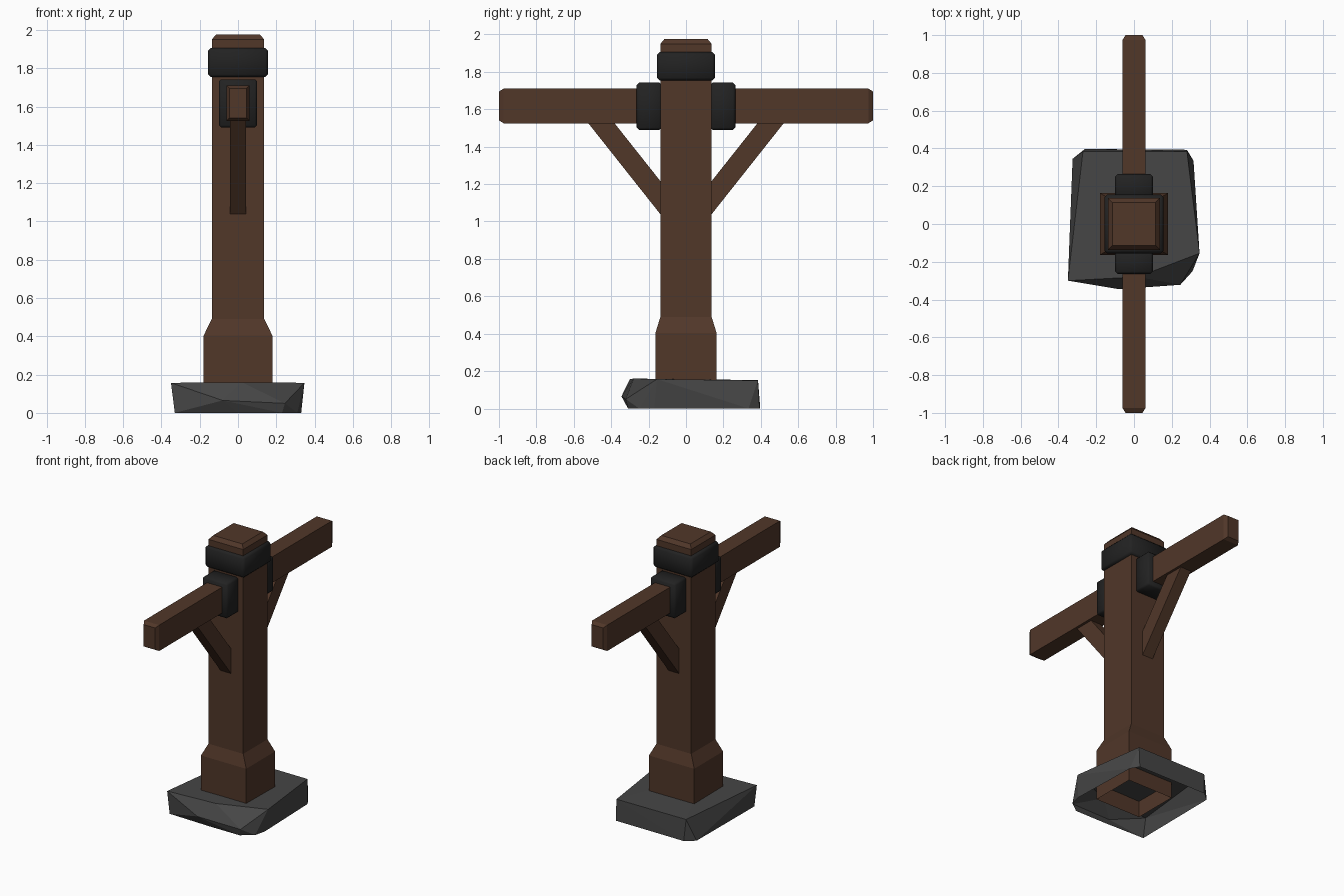
import bpy, bmesh

if "Cube" in bpy.data.objects:
    bpy.data.objects.remove(bpy.data.objects["Cube"])

def material(name, rgb):
    m = bpy.data.materials.new(name)
    m.diffuse_color = (*rgb, 1)
    m.use_nodes = True
    m.node_tree.nodes["Principled BSDF"].inputs["Base Color"].default_value = m.diffuse_color
    return m

wood = material("dark_wood", (0.082, 0.038, 0.022))
stone = material("grey_stone", (0.06, 0.06, 0.06))
iron = material("black_iron", (0.016, 0.016, 0.016))

def finish(bm, name, mat):
    bmesh.ops.recalc_face_normals(bm, faces=bm.faces[:])
    me = bpy.data.meshes.new(name)
    bm.to_mesh(me)
    bm.free()
    me.materials.append(mat)
    ob = bpy.data.objects.new(name, me)
    bpy.context.collection.objects.link(ob)
    return ob

def loft(name, rings, mat, cap_start=True):
    bm = bmesh.new()
    loops = [[bm.verts.new(p) for p in r] for r in rings]
    n = len(loops[0])
    for a, b in zip(loops, loops[1:]):
        for i in range(n):
            j = (i + 1) % n
            bm.faces.new((a[i], a[j], b[j], b[i]))
    bm.faces.new(loops[-1])
    if cap_start:
        bm.faces.new(loops[0])
    return finish(bm, name, mat)

def iron_box(name, lo, hi, bevel):
    bm = bmesh.new()
    bmesh.ops.create_cube(bm, size=1)
    for v in bm.verts:
        for k in range(3):
            v.co[k] = lo[k] if v.co[k] < 0 else hi[k]
    bmesh.ops.bevel(bm, geom=bm.edges[:], offset=bevel, segments=1,
                    affect='EDGES', profile=0.5)
    for f in bm.faces:
        f.smooth = True
    return finish(bm, name, iron)

# Rough stone base, an open-bottomed shell
top = [(-.35, -.30, .157), (.02, -.28, .16), (.347, -.155, .157),
       (.28, .385, .15), (-.27, .385, .152)]
middle = [(-.08, -.345, .065), (.245, -.322, .05)]
bottom = [(-.33, -.30, 0), (.0, -.31, 0), (.23, -.31, 0), (.31, -.25, 0), (.33, -.17, 0),
          (.315, .335, 0), (.28, .393, 0), (-.26, .397, 0), (-.325, .345, 0)]
bm = bmesh.new()
for p in top + middle + bottom:
    bm.verts.new(p)
bmesh.ops.convex_hull(bm, input=bm.verts[:])
under = [f for f in bm.faces if all(v.co.z < .001 for v in f.verts)]
bmesh.ops.delete(bm, geom=under, context='FACES')
finish(bm, "stone_base", stone)

# Post with flared foot and chamfered top, open underneath
sections = [(.179, .163, .04), (.179, .163, .405), (.137, .137, .49),
            (.137, .137, 1.95), (.115, .115, 1.976)]
loft("post", [[(-x, -y, z), (x, -y, z), (x, y, z), (-x, y, z)]
              for x, y, z in sections], wood, cap_start=False)

# Crossbeam with chamfered ends
beam = []
for y, c in ((-1, .015), (-.975, 0), (.975, 0), (1, .015)):
    x, z0, z1 = .06 - c, 1.525 + c, 1.71 - c
    beam.append([(-x, y, z0), (x, y, z0), (x, y, z1), (-x, y, z1)])
loft("crossbeam", beam, wood)

# Iron band round the post head
iron_box("post_band", (-.157, -.155, 1.754), (.157, .155, 1.905), .014)

# Iron collars and diagonal braces on each side
for side, s in (("front", -1), ("back", 1)):
    ya, yb = sorted((s * .13, s * .264))
    iron_box(side + "_collar", (-.1, ya, 1.49), (.1, yb, 1.742), .012)
    profile = [(.13, 1.03), (.53, 1.535), (.39, 1.535), (.13, 1.207)]
    loft(side + "_brace", [[(x, s * y, z) for y, z in profile]
                           for x in (-.042, .042)], wood)
